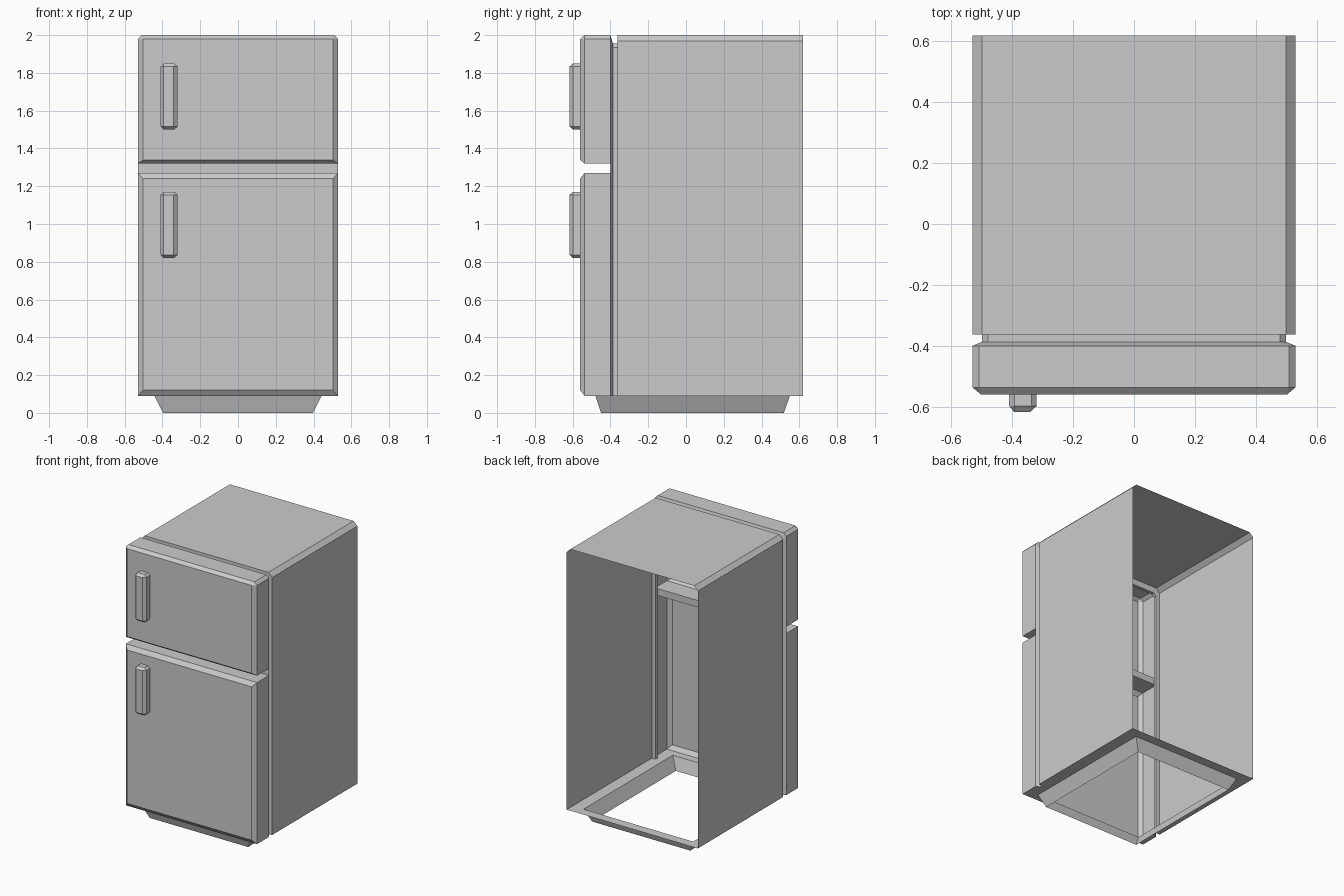
import bpy, bmesh
from mathutils import Vector

if "Cube" in bpy.data.objects:
    bpy.data.objects.remove(bpy.data.objects["Cube"])

W = 0.53           # half width
Z0 = 0.09          # underside of cabinet
Y_DOOR = -0.40     # back of doors
Y_FRONT = -0.56    # front of doors


def finish(name, bm):
    bmesh.ops.remove_doubles(bm, verts=bm.verts, dist=0.0005)
    bmesh.ops.recalc_face_normals(bm, faces=bm.faces)
    me = bpy.data.meshes.new(name)
    bm.to_mesh(me)
    bm.free()
    ob = bpy.data.objects.new(name, me)
    bpy.context.collection.objects.link(ob)
    return ob


def loop(bm, pts):
    return [bm.verts.new(p) for p in pts]


def arch(y, hw, z0, z1, c):
    """Section from bottom left over the top to bottom right, top corners chamfered by c."""
    half = [(hw, z0), (hw, z1 - c), (hw - c, z1)]
    return [(-x, y, z) for x, z in half] + [(x, y, z) for x, z in reversed(half)]


def octagon(y, x0, x1, z0, z1, cx, cz):
    return [(x, y, z) for x, z in (
        (x0, z0 + cz), (x0, z1 - cz), (x0 + cx, z1), (x1 - cx, z1),
        (x1, z1 - cz), (x1, z0 + cz), (x1 - cx, z0), (x0 + cx, z0))]


def loft(bm, a, b, closed):
    n = len(a)
    for i in range(n if closed else n - 1):
        j = (i + 1) % n
        vs = []
        for v in (a[i], a[j], b[j], b[i]):
            if all((v.co - u.co).length > 0.0005 for u in vs):
                vs.append(v)
        if len(vs) > 2:
            bm.faces.new(vs)


def fill_with_hole(bm, outer, hole, normal):
    edges = []
    for ring in (outer, hole):
        ring = [bm.verts.new(p) for p in ring]
        edges += [bm.edges.new((ring[i - 1], ring[i])) for i in range(len(ring))]
    bmesh.ops.triangle_fill(bm, edges=edges, use_beauty=True, normal=Vector(normal))


def handle_outline(y, z):
    return octagon(y, -0.41, -0.32, z, z + 0.35, 0.017, 0.016)


# Cabinet sides and top, stepping in for the gasket groove and flaring to the doors
bm = bmesh.new()
sections = [(0.62, W, 2.0, 0.03), (-0.363, W, 2.0, 0.03), (-0.363, 0.50, 1.955, 0.02),
            (-0.387, 0.50, 1.955, 0.02), (Y_DOOR, W, 2.0, 0.02)]
rings = [loop(bm, arch(y, hw, Z0, z1, c)) for y, hw, z1, c in sections]
for a, b in zip(rings, rings[1:]):
    loft(bm, a, b, False)
finish("cabinet", bm)

# Strip between the doors
bm = bmesh.new()
bm.faces.new(loop(bm, [(-W, Y_DOOR, 1.27), (W, Y_DOOR, 1.27),
                       (W, Y_DOOR, 1.32), (-W, Y_DOOR, 1.32)]))
finish("divider_strip", bm)


# Hollow doors with a bevelled front, open where the hollow handle joins
def door(name, z0, z1, chamfer, p0, p1, handle_z, has_bottom):
    bm = bmesh.new()
    panel = [(-0.503, Y_FRONT, p0), (-0.503, Y_FRONT, p1),
             (0.503, Y_FRONT, p1), (0.503, Y_FRONT, p0)]
    back = loop(bm, arch(Y_DOOR, W, z0, z1, chamfer))
    rim = loop(bm, arch(-0.537, W, z0, z1, chamfer))
    front = loop(bm, arch(Y_FRONT, 0.503, p0, p1, 0))
    loft(bm, back, rim, has_bottom)
    loft(bm, rim, front, True)
    fill_with_hole(bm, panel, handle_outline(Y_FRONT, handle_z), (0, -1, 0))
    finish(name, bm)


door("upper_door", 1.32, 2.0, 0.021, 1.338, 1.98, 1.50, True)
door("lower_door", Z0, 1.27, 0, 0.12, 1.24, 0.82, False)

# Handles
for name, z in (("upper_handle", 1.50), ("lower_handle", 0.82)):
    bm = bmesh.new()
    a = loop(bm, handle_outline(Y_FRONT, z))
    b = loop(bm, handle_outline(-0.598, z))
    c = loop(bm, octagon(-0.617, -0.394, -0.341, z + 0.016, z + 0.334, 0, 0))
    loft(bm, a, b, True)
    loft(bm, b, c, True)
    bm.faces.new([c[i] for i in (0, 1, 4, 5)])
    finish(name, bm)

# Underside, following the groove notches, open to the plinth
right = [(W, 0.62), (W, -0.363), (0.50, -0.363), (0.50, -0.387), (W, Y_DOOR), (W, -0.537)]
outline = [(x, y, Z0) for x, y in right] + [(-x, y, Z0) for x, y in reversed(right)]
plinth_top = [(-0.443, -0.48, Z0), (0.443, -0.48, Z0), (0.443, 0.55, Z0), (-0.443, 0.55, Z0)]
plinth_foot = [(-0.397, -0.45, 0), (0.397, -0.45, 0), (0.397, 0.518, 0), (-0.397, 0.518, 0)]
bm = bmesh.new()
fill_with_hole(bm, outline, plinth_top, (0, 0, -1))
finish("underside", bm)

# Tapered plinth
bm = bmesh.new()
loft(bm, loop(bm, plinth_top), loop(bm, plinth_foot), True)
finish("plinth", bm)
